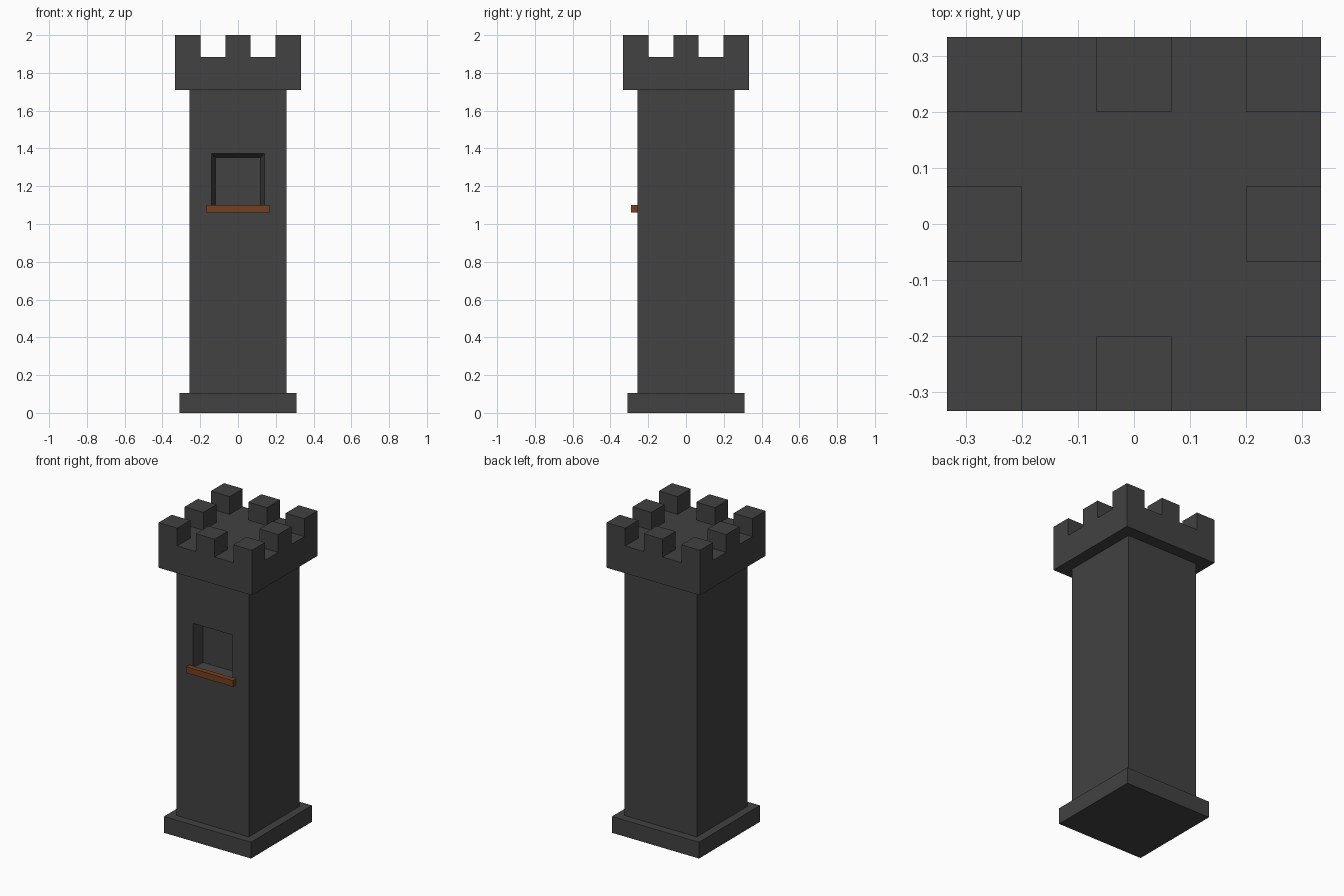
import bpy, bmesh
from mathutils import Vector

if "Cube" in bpy.data.objects:
    bpy.data.objects.remove(bpy.data.objects["Cube"])


def material(name, rgb):
    m = bpy.data.materials.new(name)
    m.diffuse_color = (*rgb, 1.0)
    m.use_nodes = True
    m.node_tree.nodes["Principled BSDF"].inputs["Base Color"].default_value = m.diffuse_color
    return m


STONE = material("dark_stone", (0.054, 0.054, 0.054))
WOOD = material("brown_wood", (0.175, 0.051, 0.014))


def finish(bm, name, mat):
    bmesh.ops.recalc_face_normals(bm, faces=bm.faces)
    mesh = bpy.data.meshes.new(name)
    bm.to_mesh(mesh)
    bm.free()
    mesh.materials.append(mat)
    ob = bpy.data.objects.new(name, mesh)
    bpy.context.collection.objects.link(ob)
    return ob


def box(lo, hi):
    bm = bmesh.new()
    bmesh.ops.create_cube(bm, size=1)
    lo, hi = Vector(lo), Vector(hi)
    for v in bm.verts:
        v.co = (lo + hi) / 2 + v.co * (hi - lo)
    return bm


def place_window(face, half_w, z0, z1, y):
    # move a front-facing quad's corners to a window rectangle
    mid = face.calc_center_median().z
    for v in face.verts:
        v.co = (half_w if v.co.x > 0 else -half_w, y, z1 if v.co.z > mid else z0)


# Plinth at the foot
finish(box((-0.31, -0.31, 0), (0.31, 0.31, 0.105)), "plinth", STONE)

# Shaft with a tapered window recess in the front face
S = 0.257
bm = box((-S, -S, 0.105), (S, S, 1.71))
front = min(bm.faces, key=lambda f: f.calc_center_median().y)
bmesh.ops.inset_individual(bm, faces=[front], thickness=0.1)
place_window(front, 0.14, 1.09, 1.374, -S)
bmesh.ops.inset_individual(bm, faces=[front], thickness=0.02)
place_window(front, 0.12, 1.10, 1.352, -S + 0.073)
finish(bm, "tower_shaft", STONE)

# Crown: 5 x 5 grid top with skirt and floor, alternate border cells raised
R, CELL = 0.333, 0.1332
bm = bmesh.new()
bmesh.ops.create_grid(bm, x_segments=5, y_segments=5, size=R)
for v in bm.verts:
    v.co.z = 1.885
cells = []
for f in bm.faces:
    c = f.calc_center_median()
    i, j = round(c.x / CELL), round(c.y / CELL)
    if i % 2 == 0 and j % 2 == 0 and (i, j) != (0, 0):
        cells.append(f)
rim = [e for e in bm.edges if e.is_boundary]
skirt = bmesh.ops.extrude_edge_only(bm, edges=rim)["geom"]
for v in skirt:
    if isinstance(v, bmesh.types.BMVert):
        v.co.z = 1.71
bmesh.ops.contextual_create(bm, geom=[e for e in bm.edges if e.is_boundary])
bmesh.ops.recalc_face_normals(bm, faces=bm.faces)
for f in bmesh.ops.extrude_discrete_faces(bm, faces=cells)["faces"]:
    for v in f.verts:
        v.co.z = 2.0
finish(bm, "battlement_crown", STONE)

# Wooden window sill
finish(box((-0.167, -0.29, 1.06), (0.167, -S, 1.10)), "window_sill", WOOD)
